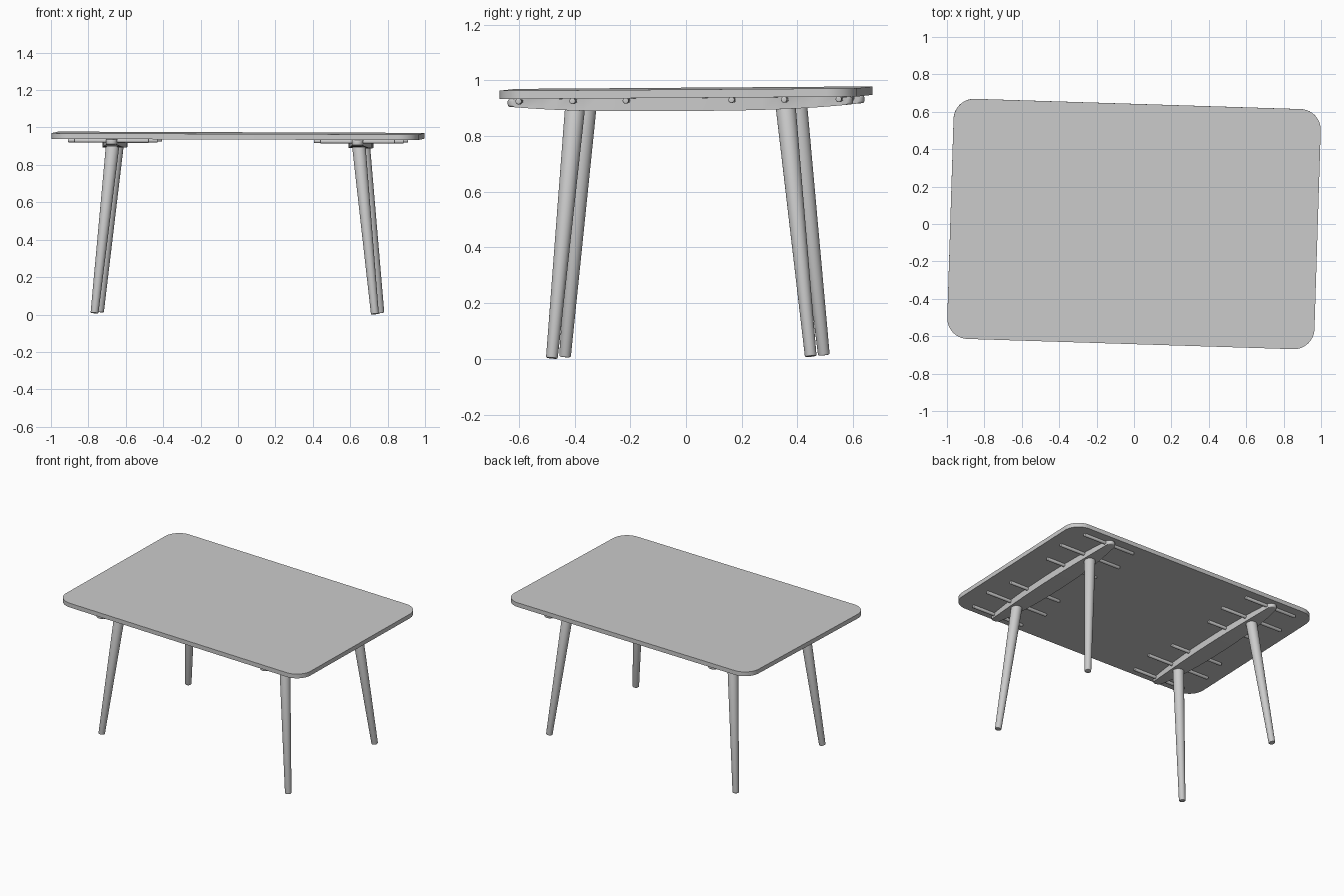
import bpy, bmesh
from math import pi, sin, cos, radians
from mathutils import Matrix, Vector

if "Cube" in bpy.data.objects:
    bpy.data.objects.remove(bpy.data.objects["Cube"])

parts = []


def finish(bm, name):
    bmesh.ops.recalc_face_normals(bm, faces=bm.faces)
    me = bpy.data.meshes.new(name)
    bm.to_mesh(me)
    bm.free()
    ob = bpy.data.objects.new(name, me)
    bpy.context.collection.objects.link(ob)
    parts.append(ob)
    return ob


def slab(outline, z0, z1, bevel, name, lift=None):
    """Extruded outline with rounded rims; lift(y) raises the underside."""
    bm = bmesh.new()
    low = [bm.verts.new((x, y, z0 + (lift(y) if lift else 0))) for x, y in outline]
    high = [bm.verts.new((x, y, z1)) for x, y in outline]
    n = len(outline)
    caps = [bm.faces.new(low[::-1]), bm.faces.new(high)]
    for i in range(n):
        j = (i + 1) % n
        bm.faces.new((low[i], low[j], high[j], high[i]))
    rims = list({e for f in caps for e in f.edges})
    bmesh.ops.bevel(bm, geom=rims, offset=bevel, segments=5, profile=0.5,
                    affect='EDGES', clamp_overlap=True)
    bmesh.ops.triangulate(bm, faces=[f for f in bm.faces if len(f.verts) > 4])
    return finish(bm, name)


def rod(a, b, ra, rb, name, segs=32, bevel=0.004):
    """Tapered round rod from a to b with softened ends."""
    a, b = Vector(a), Vector(b)
    d = b - a
    bm = bmesh.new()
    bmesh.ops.create_cone(bm, cap_ends=True, segments=segs, radius1=ra,
                          radius2=rb, depth=d.length)
    rims = list({e for f in bm.faces if len(f.verts) > 4 for e in f.edges})
    bmesh.ops.bevel(bm, geom=rims, offset=bevel, segments=3, profile=0.5, affect='EDGES')
    rot = d.to_track_quat('Z', 'Y').to_matrix().to_4x4()
    bm.transform(Matrix.Translation((a + b) / 2) @ rot)
    return finish(bm, name)


# tabletop: rounded rectangle with a rounded edge
A, B, R = 0.982, 0.642, 0.11
outline = []
for k, (sx, sy) in enumerate([(1, 1), (-1, 1), (-1, -1), (1, -1)]):
    for i in range(13):
        t = k * pi / 2 + i * pi / 24
        outline.append((sx * (A - R) + R * cos(t), sy * (B - R) + R * sin(t)))
slab(outline, 0.936, 0.966, 0.0135, "tabletop")

# cross beams: slim lens-shaped planks whose undersides rise to the ends
BX, L = 0.658, 0.62


def beam_width(y):
    u = abs(y) / L
    return 0.064 * (1 - 0.6 * u ** 2.2)


def beam_outline(cx):
    e = beam_width(L)
    side = [-L + e + 2 * (L - e) * i / 24 for i in range(25)]
    right = [(cx + beam_width(y), y) for y in side]
    w = beam_width(L - e)
    tip = [(cx + w * cos(t), L - e + e * sin(t)) for t in [pi * i / 12 for i in range(1, 12)]]
    left = [(cx - beam_width(y), y) for y in reversed(side)]
    tail = [(x, -y) for x, y in reversed(tip)]
    return right + tip + left + tail


for s, side in ((-1, "left"), (1, "right")):
    slab(beam_outline(s * BX), 0.888, 0.935, 0.008, side + "_cross_beam",
         lift=lambda y: 0.02 * (abs(y) / L) ** 3)

    # thin support rods across each beam, under the top
    for i, (y, half) in enumerate([(0.19, 0.20), (0.38, 0.24), (0.575, 0.20)]):
        for t in (-1, 1):
            rod((s * BX - half, t * y, 0.927), (s * BX + half, t * y, 0.927),
                0.011, 0.011, f"{side}_support_rod", 16)

    # splayed tapering legs
    for t, end in ((-1, "front"), (1, "back")):
        rod((s * 0.75, t * 0.465, 0.004), (s * BX, t * 0.378, 0.905),
            0.021, 0.036, f"{end}_{side}_leg")

# the whole table stands slightly turned and tilted
P = Matrix.Translation((0, 0, 0.95))
M = P @ Matrix.Rotation(radians(-1.8), 4, 'Z') @ Matrix.Rotation(radians(0.2), 4, 'Y') \
    @ Matrix.Rotation(radians(0.4), 4, 'X') @ P.inverted()
for ob in parts:
    ob.data.transform(M)
low = min(v.co.z for ob in parts for v in ob.data.vertices)
for ob in parts:
    ob.data.transform(Matrix.Translation((0, 0, -low)))
    ob.select_set(True)
bpy.context.view_layer.objects.active = parts[0]
bpy.ops.object.shade_smooth_by_angle(angle=radians(35))
